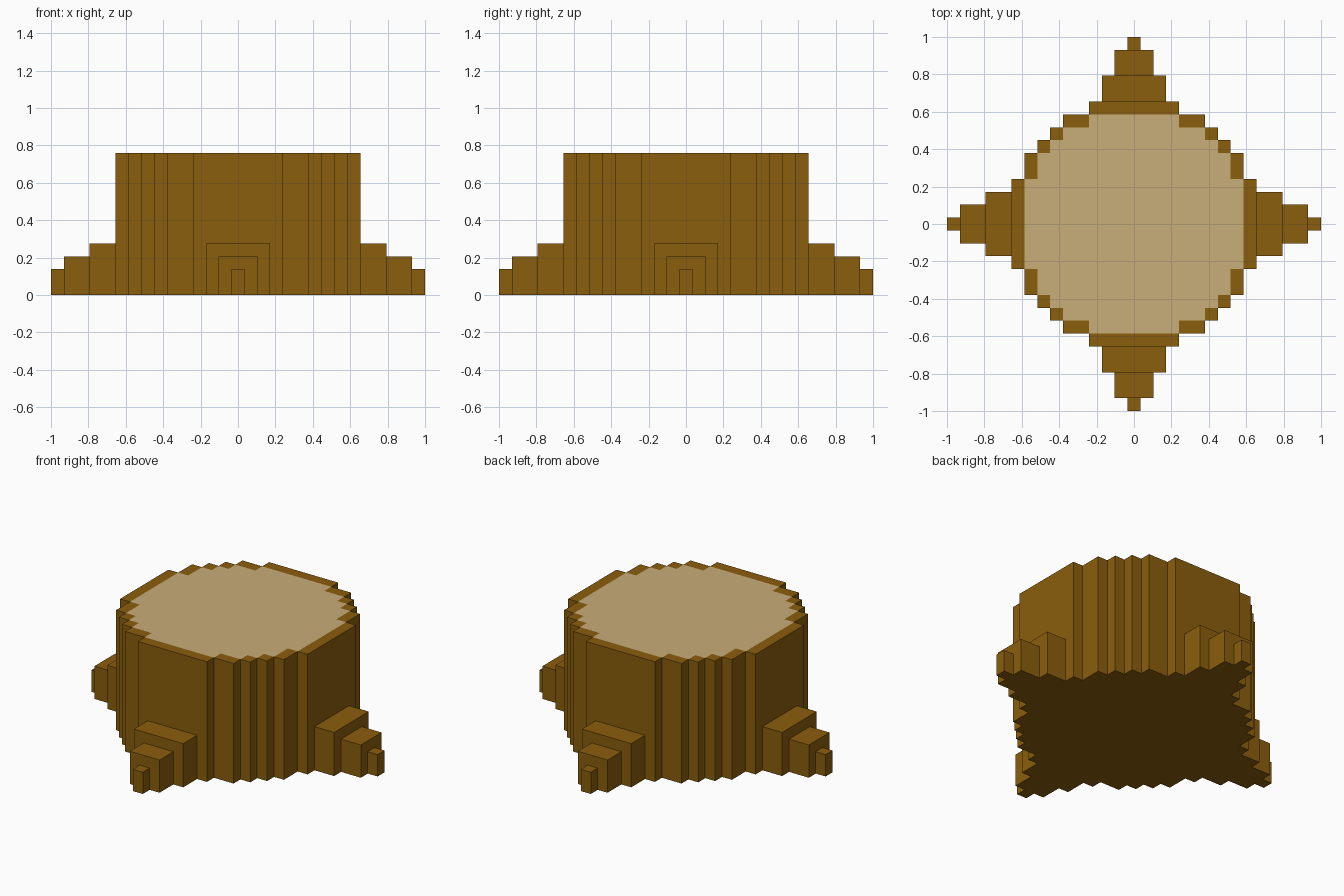
import bpy, bmesh, math
from mathutils import Matrix

if "Cube" in bpy.data.objects:
    bpy.data.objects.remove(bpy.data.objects["Cube"])

U = 2 / 29  # one block; the stump is 29 blocks across


def material(name, rgb):
    m = bpy.data.materials.new(name)
    m.diffuse_color = (*rgb, 1)
    m.use_nodes = True
    m.node_tree.nodes["Principled BSDF"].inputs["Base Color"].default_value = m.diffuse_color
    return m


bark = material("bark brown", (0.258, 0.112, 0.004))
wood = material("cut wood tan", (0.584, 0.418, 0.191))


def finish(bm, name, mats):
    bmesh.ops.recalc_face_normals(bm, faces=bm.faces[:])
    mesh = bpy.data.meshes.new(name)
    bm.to_mesh(mesh)
    bm.free()
    for m in mats:
        mesh.materials.append(m)
    ob = bpy.data.objects.new(name, mesh)
    bpy.context.collection.objects.link(ob)
    return ob


# Trunk: a blocky disc of cells, tan inside and bark along the rim
REACH = [9, 9, 9, 9, 8, 8, 7, 6, 5, 3]  # half width of each row from the centre
HEIGHT = 11


def inside(i, j):
    return abs(j) < len(REACH) and abs(i) <= REACH[abs(j)]


bm = bmesh.new()
for j in range(-9, 10):
    for i in range(-9, 10):
        if inside(i, j):
            corners = [(-.5, -.5), (.5, -.5), (.5, .5), (-.5, .5)]
            f = bm.faces.new([bm.verts.new(((i + a) * U, (j + b) * U, 0)) for a, b in corners])
            near = [(i + 1, j), (i - 1, j), (i, j + 1), (i, j - 1)]
            f.material_index = int(all(inside(*n) for n in near))
bmesh.ops.remove_doubles(bm, verts=bm.verts[:], dist=U * 0.1)

# Raise the disc; only upward faces keep the tan colour
ext = bmesh.ops.extrude_face_region(bm, geom=bm.faces[:], use_keep_orig=True)
top = [v for v in ext["geom"] if isinstance(v, bmesh.types.BMVert)]
bmesh.ops.translate(bm, verts=top, vec=(0, 0, HEIGHT * U))
bmesh.ops.recalc_face_normals(bm, faces=bm.faces[:])
for f in bm.faces:
    if f.calc_center_median().z < (HEIGHT - 0.1) * U:
        f.material_index = 0
bmesh.ops.dissolve_limit(bm, angle_limit=0.01, verts=bm.verts[:], edges=bm.edges[:],
                         delimit={'MATERIAL'})
finish(bm, "trunk", [bark, wood])

# Roots: three shrinking steps on each of the four sides
STEPS = [(9.5, 11.5, 5, 4), (11.5, 13.5, 3, 3), (13.5, 14.5, 1, 2)]  # start, end, width, height
for k, side in enumerate(["right", "back", "left", "front"]):
    bm = bmesh.new()
    turn = Matrix.Rotation(k * math.pi / 2, 4, 'Z')
    for x0, x1, w, h in STEPS:
        place = Matrix.Translation(((x0 + x1) / 2 * U, 0, h / 2 * U))
        size = Matrix.Diagonal(((x1 - x0) * U, w * U, h * U, 1))
        bmesh.ops.create_cube(bm, size=1, matrix=turn @ place @ size)
    finish(bm, side + "_root", [bark])
